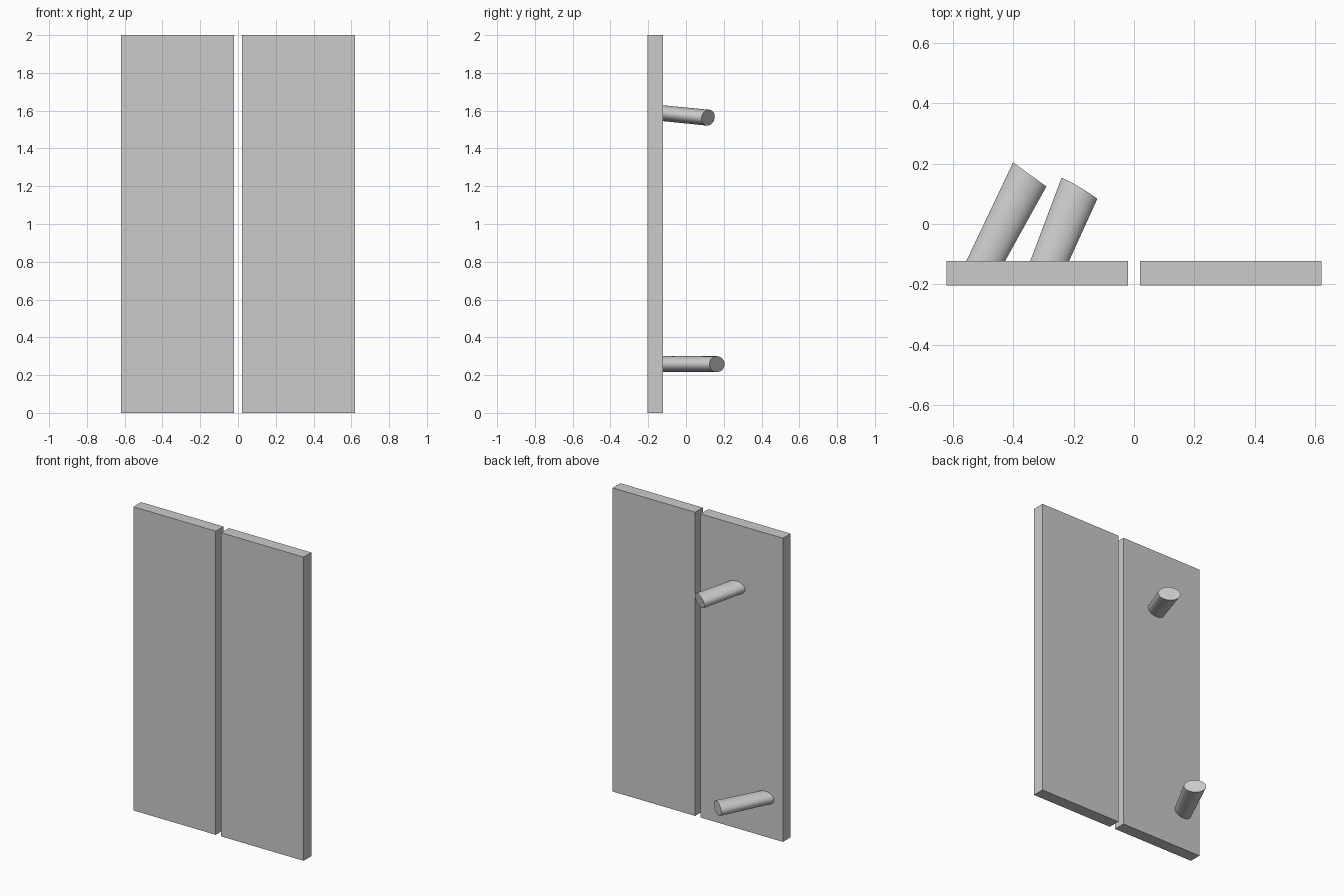
import bpy, bmesh, math
from mathutils import Vector

if "Cube" in bpy.data.objects:
    bpy.data.objects.remove(bpy.data.objects["Cube"])

BACK = -0.123  # rear face of the panels


def panel(name, x):
    bpy.ops.mesh.primitive_cube_add(size=1, location=(x, BACK - 0.04, 1))
    ob = bpy.context.object
    ob.name = name
    ob.scale = (0.6, 0.08, 2)
    bpy.ops.object.transform_apply(location=False, rotation=False, scale=True)


def peg(name, base, end, base_axes, end_axes, sides=48):
    """Loft between two elliptical rings given by centre and half axes."""
    bm = bmesh.new()
    rings = []
    for c, (u, v) in ((base, base_axes), (end, end_axes)):
        ring = []
        for i in range(sides):
            a = 2 * math.pi * i / sides
            ring.append(bm.verts.new(Vector(c) + Vector(u) * math.cos(a) + Vector(v) * math.sin(a)))
        rings.append(ring)
        bm.faces.new(ring)
    for i in range(sides):
        j = (i + 1) % sides
        bm.faces.new((rings[0][i], rings[0][j], rings[1][j], rings[1][i]))
    bmesh.ops.recalc_face_normals(bm, faces=bm.faces)
    me = bpy.data.meshes.new(name)
    bm.to_mesh(me)
    bm.free()
    ob = bpy.data.objects.new(name, me)
    bpy.context.collection.objects.link(ob)
    bpy.ops.object.select_all(action='DESELECT')
    ob.select_set(True)
    bpy.context.view_layer.objects.active = ob
    bpy.ops.object.shade_smooth_by_angle(angle=math.radians(30))


# Two upright boards with a narrow gap
panel("left_panel", -0.32)
panel("right_panel", 0.32)

# Slanted oval pegs on the back of the left board
base_axes = ((0.064, 0, 0), (0, 0, 0.042))
peg("lower_peg", (-0.493, BACK - 0.004, 0.258), (-0.345, 0.164, 0.258),
    base_axes, ((0.055, -0.04, 0), (0, 0, 0.042)))
peg("upper_peg", (-0.281, BACK - 0.004, 1.587), (-0.181, 0.117, 1.563),
    base_axes, ((0.059, -0.035, 0), (0.002, 0.0045, 0.042)))
